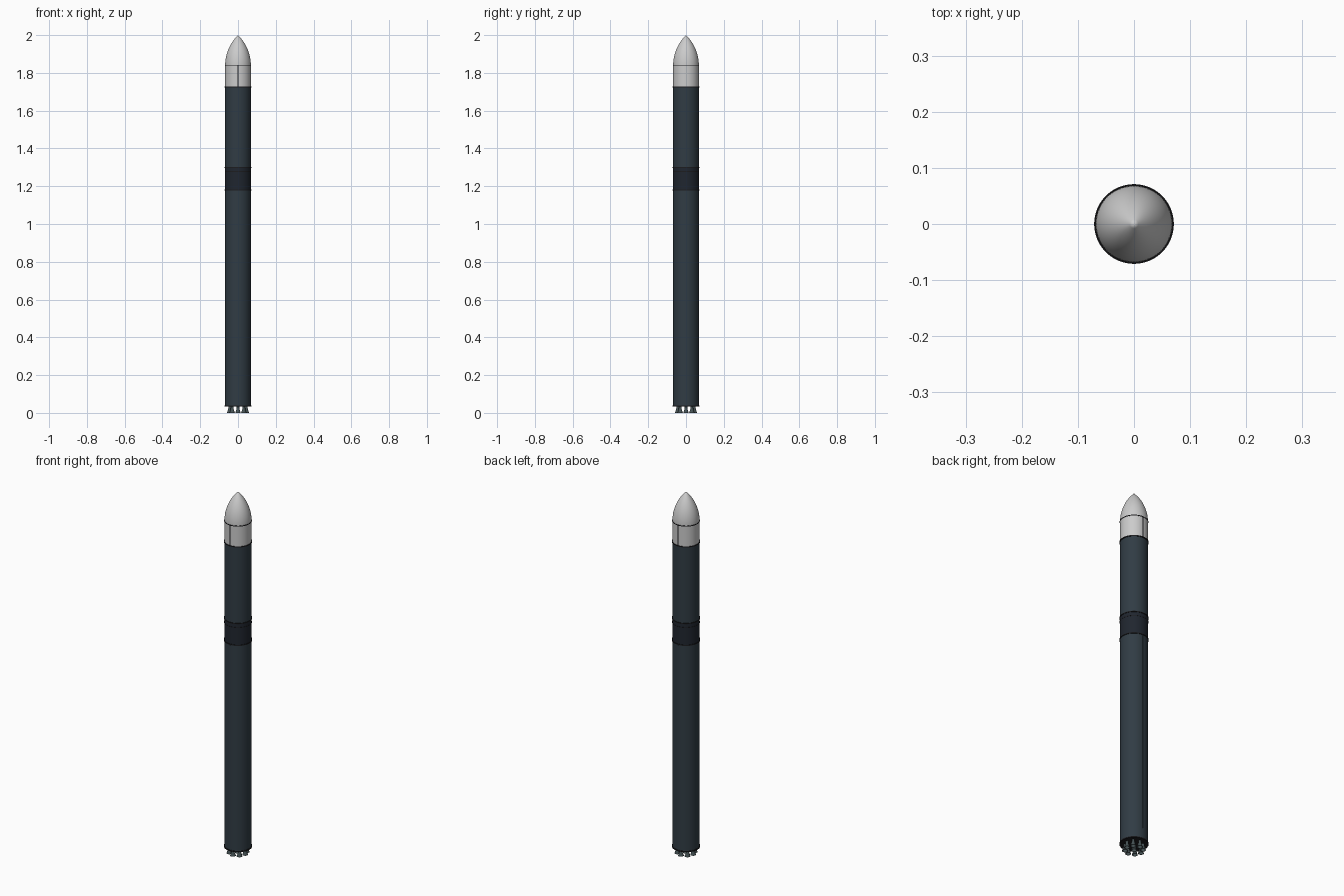
import bpy, bmesh, math

if "Cube" in bpy.data.objects:
    bpy.data.objects.remove(bpy.data.objects["Cube"])

def material(name, rgb):
    m = bpy.data.materials.new(name)
    m.diffuse_color = (*rgb, 1)
    m.use_nodes = True
    m.node_tree.nodes["Principled BSDF"].inputs["Base Color"].default_value = m.diffuse_color
    return m

CARBON = material("carbon", (0.030, 0.045, 0.058))
DARK = material("dark_band", (0.014, 0.019, 0.028))
BLACK = material("black", (0.012, 0.012, 0.014))
WHITE = material("fairing_white", (0.72, 0.72, 0.71))
METAL = material("nozzle_metal", (0.06, 0.085, 0.09))

def finish(name, bm, mat, angle=30):
    me = bpy.data.meshes.new(name)
    bmesh.ops.recalc_face_normals(bm, faces=bm.faces)
    bm.to_mesh(me)
    bm.free()
    me.materials.append(mat)
    ob = bpy.data.objects.new(name, me)
    bpy.context.collection.objects.link(ob)
    bpy.ops.object.select_all(action='DESELECT')
    ob.select_set(True)
    bpy.context.view_layer.objects.active = ob
    bpy.ops.object.shade_smooth_by_angle(angle=math.radians(angle))
    return ob

def lathe(name, profile, mat, x=0, y=0, n=64):
    """Spin (radius, z) points round a vertical axis."""
    bm = bmesh.new()
    vs = [bm.verts.new((r + x, y, z)) for r, z in profile]
    es = [bm.edges.new(p) for p in zip(vs, vs[1:])]
    bmesh.ops.spin(bm, geom=vs + es, cent=(x, y, 0), axis=(0, 0, 1),
                   angle=2 * math.pi, steps=n)
    bmesh.ops.remove_doubles(bm, verts=bm.verts, dist=1e-5)
    return finish(name, bm, mat)

def tube(name, r, z0, z1, mat):
    return lathe(name, [(0, z0), (r, z0), (r, z1), (0, z1)], mat)

def box(name, cx, cy, cz, sx, sy, sz, mat):
    bm = bmesh.new()
    bmesh.ops.create_cube(bm, size=1)
    for v in bm.verts:
        v.co = (cx + v.co.x * sx, cy + v.co.y * sy, cz + v.co.z * sz)
    return finish(name, bm, mat)

R = 0.068

# main body sections
tube("first_stage", R, 0.035, 1.18, CARBON)
tube("interstage", R + 0.001, 1.18, 1.30, DARK)
tube("second_stage", R, 1.30, 1.725, CARBON)
tube("fairing_barrel", R, 1.725, 1.84, WHITE)

# pointed nose as a tangent ogive
L = 0.16
rho = (R * R + L * L) / (2 * R)
nose = [(max(0, math.sqrt(rho * rho - (L * i / 20) ** 2) + R - rho), 1.84 + L * i / 20)
        for i in range(21)]
nose[-1] = (0, 2.0)
lathe("nose_cone", [(0, 1.84)] + nose, WHITE)

# thin joint rings
for name, z, r, h in [("base_ring", 0.037, 0.0705, 0.006),
                      ("interstage_lower_ring", 1.18, 0.071, 0.005),
                      ("interstage_middle_ring", 1.278, 0.0698, 0.003),
                      ("interstage_upper_ring", 1.30, 0.071, 0.005),
                      ("fairing_lower_ring", 1.725, 0.071, 0.005),
                      ("fairing_upper_ring", 1.84, 0.0695, 0.004)]:
    tube(name, r, z - h / 2, z + h / 2, BLACK)

# cable covers and fairing split seams on front and back
for side, s in (("front", -1), ("back", 1)):
    box("cable_cover_" + side, 0, s * R, 0.635, 0.006, 0.004, 1.08, CARBON)
    box("fairing_seam_" + side, 0, s * R, 1.7825, 0.006, 0.003, 0.112, BLACK)

# nine hollow engine bells: one in the centre, eight around it
bell = [(0, 0.036), (0.007, 0.036), (0.007, 0.026), (0.0095, 0.015), (0.0145, 0),
        (0.0132, 0), (0.0083, 0.015), (0.005, 0.026), (0, 0.027)]
lathe("engine_centre", bell, METAL, n=24)
for i in range(8):
    a = i * math.pi / 4
    lathe(f"engine_{i + 1}", bell, METAL, 0.044 * math.cos(a), 0.044 * math.sin(a), 24)
